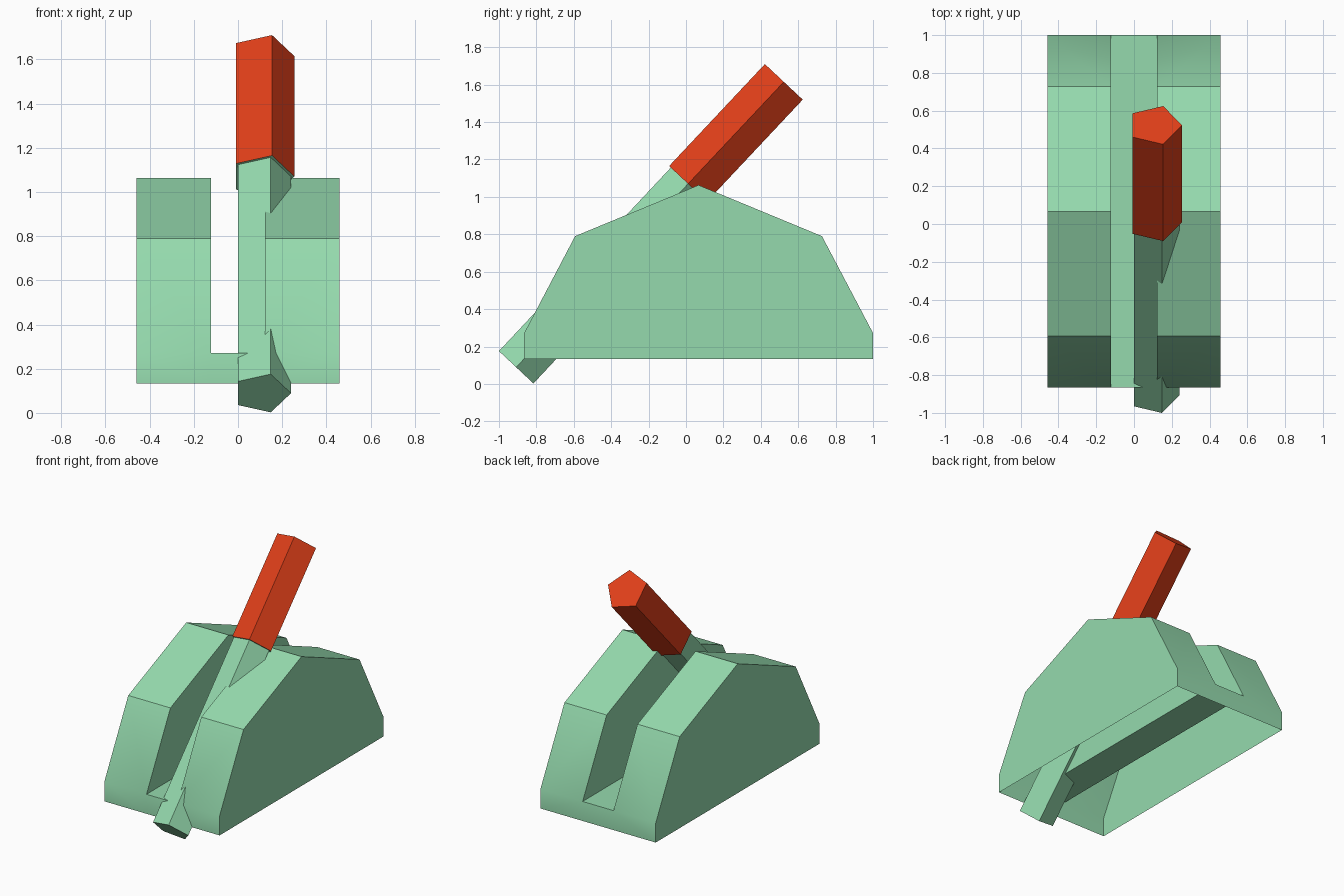
import bpy, bmesh
from math import cos, sin, radians
from mathutils import Vector

if "Cube" in bpy.data.objects:
    bpy.data.objects.remove(bpy.data.objects["Cube"])


def material(name, color):
    m = bpy.data.materials.new(name)
    m.diffuse_color = (*color, 1)
    m.use_nodes = True
    m.node_tree.nodes["Principled BSDF"].inputs["Base Color"].default_value = m.diffuse_color
    return m


def finish(name, bm, mats):
    bmesh.ops.remove_doubles(bm, verts=bm.verts, dist=1e-4)
    bmesh.ops.recalc_face_normals(bm, faces=bm.faces)
    me = bpy.data.meshes.new(name)
    bm.to_mesh(me)
    bm.free()
    ob = bpy.data.objects.new(name, me)
    bpy.context.collection.objects.link(ob)
    for m in mats:
        me.materials.append(m)
    bpy.ops.object.select_all(action='DESELECT')
    bpy.context.view_layer.objects.active = ob
    ob.select_set(True)
    bpy.ops.object.shade_smooth_by_angle(angle=radians(30))
    return ob


mint = material("mint", (0.30, 0.70, 0.42))
red = material("red", (0.75, 0.05, 0.01))

# Housing: slotted shell, open underneath
profile = [(-0.865, 0.132), (-0.865, 0.272), (-0.593, 0.79), (0.067, 1.063),
           (0.727, 0.79), (1.0, 0.272), (1.0, 0.132)]
OUT, SLOT = 0.459, 0.123
bm = bmesh.new()


def face(pts):
    bm.faces.new([bm.verts.new(p) for p in pts])


def strip(a, b, x0, x1):
    face([(x0, *a), (x1, *a), (x1, *b), (x0, *b)])


for s in (-1, 1):
    for a, b in zip(profile, profile[1:]):
        strip(a, b, s * SLOT, s * OUT)
    face([(s * OUT, *p) for p in profile])             # outer side
    face([(s * SLOT, *p) for p in profile[1:-1]])      # slot wall
for a, b in ((0, 1), (1, 5), (5, 6)):                  # front, slot floor, back
    strip(profile[a], profile[b], -SLOT, SLOT)
finish("housing", bm, [mint])

# Lever: five-sided rod stepping out into a thicker red grip
n = Vector((0, 0.729, -0.684))
rings = [(0.107, 0.133, -0.908, 0.089), (0.107, 0.133, 0.011, 1.07),
         (0.109, 0.146, 0.011, 1.07), (0.109, 0.146, 0.523, 1.615)]
bm = bmesh.new()
loops = []
for cx, r, y, z in rings:
    loops.append([bm.verts.new(Vector((cx + r * cos(radians(72 * i)), y, z))
                               + n * r * sin(radians(72 * i))) for i in range(5)])
for k in range(3):
    for i in range(5):
        j = (i + 1) % 5
        f = bm.faces.new((loops[k][i], loops[k][j], loops[k + 1][j], loops[k + 1][i]))
        f.material_index = int(k == 2)
bm.faces.new(loops[0])
bm.faces.new(loops[3]).material_index = 1
finish("lever", bm, [mint, red])
